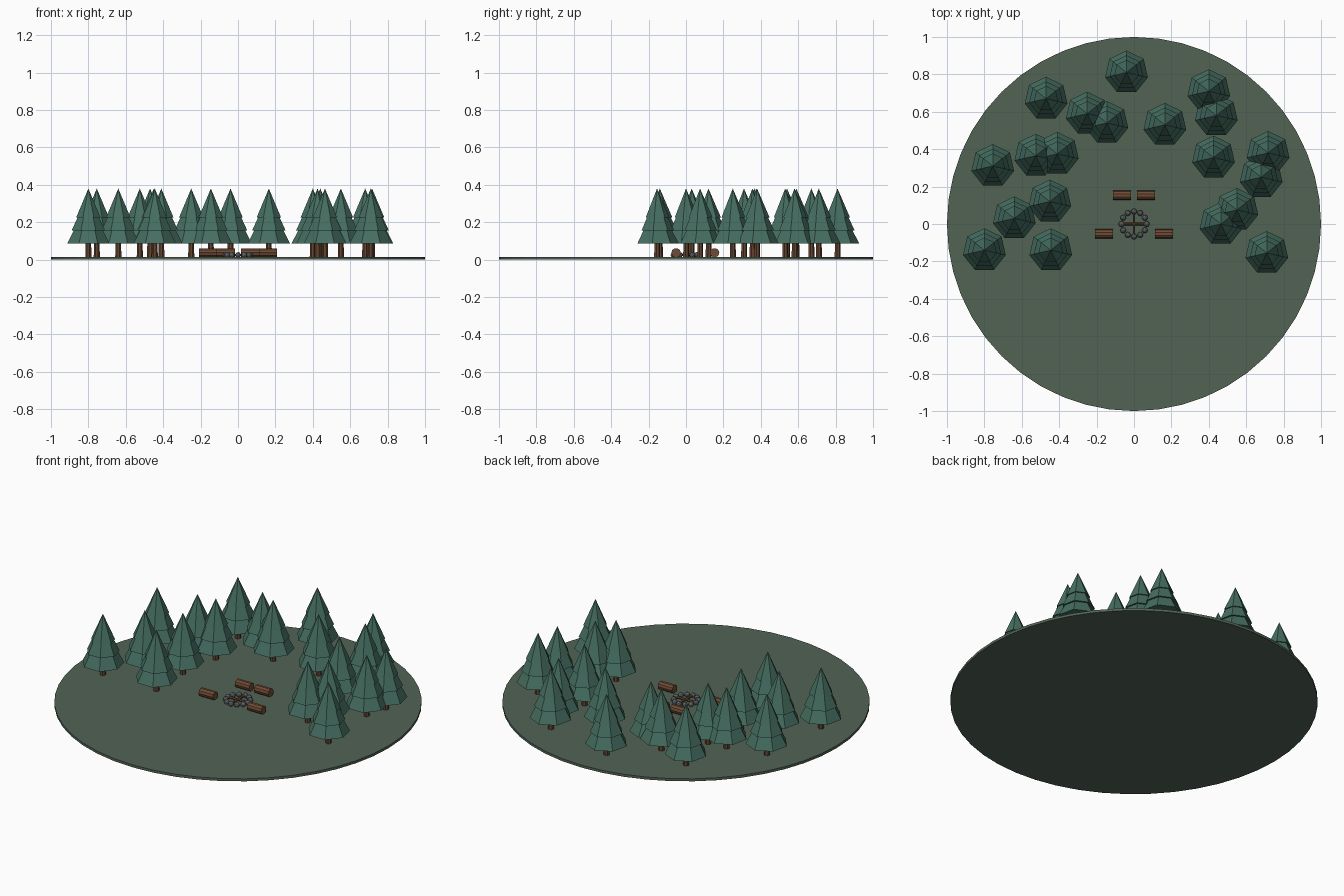
import bpy, bmesh, math
from mathutils import Matrix

if "Cube" in bpy.data.objects:
    bpy.data.objects.remove(bpy.data.objects["Cube"])


def material(name, rgb):
    m = bpy.data.materials.new(name)
    m.diffuse_color = (*rgb, 1)
    m.use_nodes = True
    m.node_tree.nodes["Principled BSDF"].inputs["Base Color"].default_value = m.diffuse_color
    return m


GRASS = material("grass", (0.085, 0.125, 0.09))
NEEDLES = material("needles", (0.06, 0.155, 0.12))
BARK = material("bark", (0.13, 0.06, 0.03))
WOOD = material("wood", (0.16, 0.07, 0.035))
STONE = material("stone", (0.11, 0.12, 0.13))


def add_cone(bm, sides, r1, r2, z0, z1):
    bmesh.ops.create_cone(bm, cap_ends=True, segments=sides, radius1=r1, radius2=r2,
                          depth=z1 - z0, matrix=Matrix.Translation((0, 0, (z0 + z1) / 2)))


def cone_mesh(name, mat, sides, tiers):
    bm = bmesh.new()
    for tier in tiers:
        add_cone(bm, sides, *tier)
    mesh = bpy.data.meshes.new(name)
    bm.to_mesh(mesh)
    bm.free()
    mesh.materials.append(mat)
    return mesh


def place(name, mesh, loc, rot=(0, 0, 0)):
    ob = bpy.data.objects.new(name, mesh)
    ob.location = loc
    ob.rotation_euler = rot
    bpy.context.collection.objects.link(ob)
    return ob


# Round ground plate
place("ground", cone_mesh("ground", GRASS, 48, [(1, 1, 0, 0.015)]), (0, 0, 0))

# Pine trees: trunk plus three overlapping tiers of needles
trunk = cone_mesh("trunk", BARK, 7, [(0.017, 0.015, 0.01, 0.1)])
foliage = cone_mesh("foliage", NEEDLES, 7, [
    (0.117, 0.060, 0.085, 0.195),
    (0.092, 0.036, 0.155, 0.275),
    (0.067, 0.0, 0.225, 0.38)])
trees = [(-0.04, 0.81), (-0.47, 0.67), (-0.25, 0.59), (-0.145, 0.54), (0.165, 0.53),
         (0.40, 0.71), (0.44, 0.58), (0.425, 0.355), (0.717, 0.38), (0.68, 0.25),
         (0.55, 0.075), (0.465, 0.0), (0.71, -0.155), (-0.755, 0.31), (-0.525, 0.365),
         (-0.41, 0.375), (-0.45, 0.12), (-0.64, 0.03), (-0.80, -0.14), (-0.445, -0.14)]
for x, y in trees:
    place("tree_trunk", trunk, (x, y, 0))
    place("tree_foliage", foliage, (x, y, 0))

# Log seats lying along x
log = cone_mesh("log", WOOD, 10, [(0.025, 0.025, -0.0475, 0.0475)])
for side in (-1, 1):
    place("back_log", log, (side * 0.064, 0.153, 0.037), (0, math.pi / 2, 0))
    place("front_log", log, (side * 0.16, -0.053, 0.037), (0, math.pi / 2, 0))

# Ring of fire stones
bm = bmesh.new()
bmesh.ops.create_icosphere(bm, subdivisions=2, radius=0.0155)
stone = bpy.data.meshes.new("stone")
bm.to_mesh(stone)
bm.free()
stone.materials.append(STONE)
COUNT = 12
for i in range(COUNT):
    a = 2 * math.pi * i / COUNT
    place("fire_stone", stone, (0.067 * math.cos(a), 0.067 * math.sin(a), 0.025))

# Crossed firewood
stick = cone_mesh("stick", WOOD, 6, [(0.007, 0.007, -0.055, 0.055)])
place("firewood", stick, (0, 0, 0.025), (0, math.pi / 2, 0))
place("firewood", stick, (0, 0, 0.027), (math.pi / 2, 0, 0))
